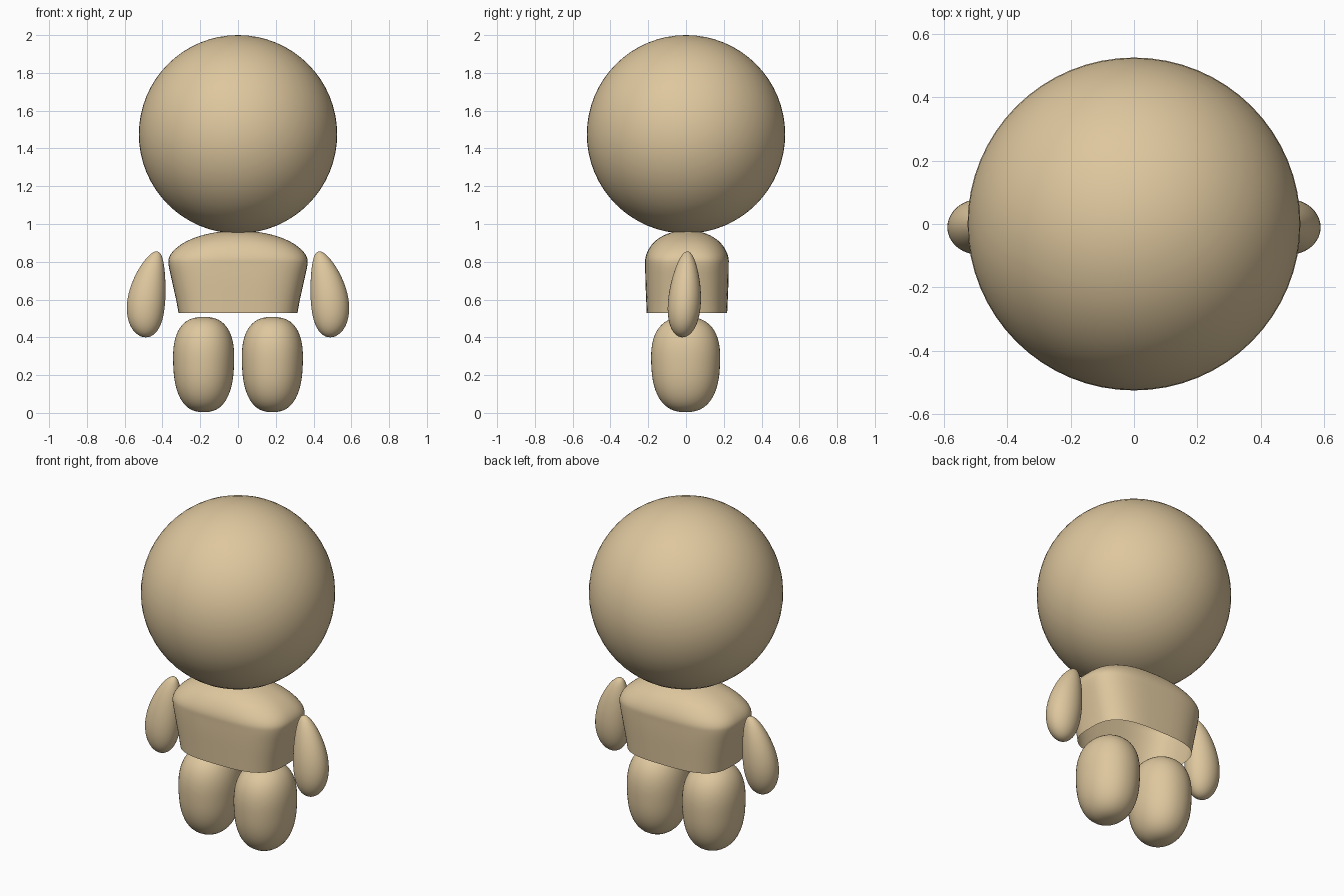
import bpy, bmesh, math

if "Cube" in bpy.data.objects:
    bpy.data.objects.remove(bpy.data.objects["Cube"])

tan = bpy.data.materials.new("warm_tan")
tan.diffuse_color = (0.73, 0.57, 0.34, 1)
tan.use_nodes = True
tan.node_tree.nodes["Principled BSDF"].inputs["Base Color"].default_value = tan.diffuse_color


def loft(name, levels, sides=48, close_bottom=True):
    """Stack rings (cx, cy, z, rx, ry, squareness) upward, closing the ends with a point."""
    bm = bmesh.new()
    rings = []
    for cx, cy, z, rx, ry, n in levels:
        ring = []
        for i in range(sides):
            a = 2 * math.pi * i / sides
            c, s = math.cos(a), math.sin(a)
            x = math.copysign(abs(c) ** (2 / n), c) * rx
            y = math.copysign(abs(s) ** (2 / n), s) * ry
            ring.append(bm.verts.new((cx + x, cy + y, z)))
        rings.append(ring)
    for low, high in zip(rings, rings[1:]):
        for i in range(sides):
            j = (i + 1) % sides
            bm.faces.new((low[i], low[j], high[j], high[i]))
    bmesh.ops.remove_doubles(bm, verts=rings[-1], dist=1e-5)
    if close_bottom:
        bmesh.ops.remove_doubles(bm, verts=rings[0], dist=1e-5)
    mesh = bpy.data.meshes.new(name)
    bm.to_mesh(mesh)
    bm.free()
    mesh.materials.append(tan)
    for p in mesh.polygons:
        p.use_smooth = True
    obj = bpy.data.objects.new(name, mesh)
    bpy.context.collection.objects.link(obj)
    return obj


def heights(steps):
    """Evenly turned heights from -1 to 1."""
    return [-math.cos(math.pi * k / steps) for k in range(steps + 1)]


def smooth_profile(points, steps=4):
    """Catmull-Rom curve through the given points."""
    out = []
    for k in range(len(points) - 1):
        quad = [points[max(0, min(len(points) - 1, k + d))] for d in (-1, 0, 1, 2)]
        for s in range(steps):
            t = s / steps
            out.append(tuple(0.5 * (2 * b + (c - a) * t + (2 * a - 5 * b + 4 * c - d) * t ** 2
                                    + (3 * b - a - 3 * c + d) * t ** 3)
                             for a, b, c, d in zip(*quad)))
    return out + [points[-1]]


# Head: large ball
bpy.ops.mesh.primitive_uv_sphere_add(segments=64, ring_count=32, radius=0.525, location=(0, 0, 1.475))
head = bpy.context.object
head.name = "head"
head.data.materials.append(tan)
bpy.ops.object.shade_smooth()

# Torso: rounded-box shell, open below, domed at the shoulders (z, half width, half depth, squareness)
torso_profile = [(0.53, 0.315, 0.213, 3.1), (0.6, 0.328, 0.216, 3.1), (0.7, 0.350, 0.220, 3.1),
                 (0.78, 0.367, 0.221, 3.1), (0.82, 0.366, 0.220, 3.0), (0.86, 0.340, 0.206, 2.8),
                 (0.90, 0.288, 0.178, 2.6), (0.93, 0.222, 0.140, 2.4), (0.95, 0.150, 0.098, 2.2),
                 (0.962, 0.070, 0.050, 2.0), (0.965, 0, 0, 2.0)]
loft("torso", [(0, 0.005, z, hx, hy, n) for z, hx, hy, n in smooth_profile(torso_profile)],
     sides=64, close_bottom=False)

for side, label in ((1, "right"), (-1, "left")):
    # Arms: drops with a narrow top, leaning outward toward the hand
    arm = []
    for u in heights(28):
        r = math.sqrt(max(0, 1 - u * u)) * (1 - 0.24 * u)
        cx = 0.482 - 0.0285 * u - 0.0225 * u * u
        arm.append((side * cx, -0.006 + 0.013 * u, 0.6275 + 0.2275 * u, 0.098 * r, 0.085 * r, 2))
    loft(label + "_arm", arm)

    # Legs: stubby rounded capsules, slightly fuller at the top
    leg = []
    for u in heights(28):
        r = max(0, 1 - abs(u) ** 2.5) ** (1 / 2.5) * (1 + 0.06 * u)
        leg.append((side * 0.182, -0.002, 0.256 + 0.252 * u, 0.161 * r, 0.182 * r, 2.1))
    loft(label + "_leg", leg)
